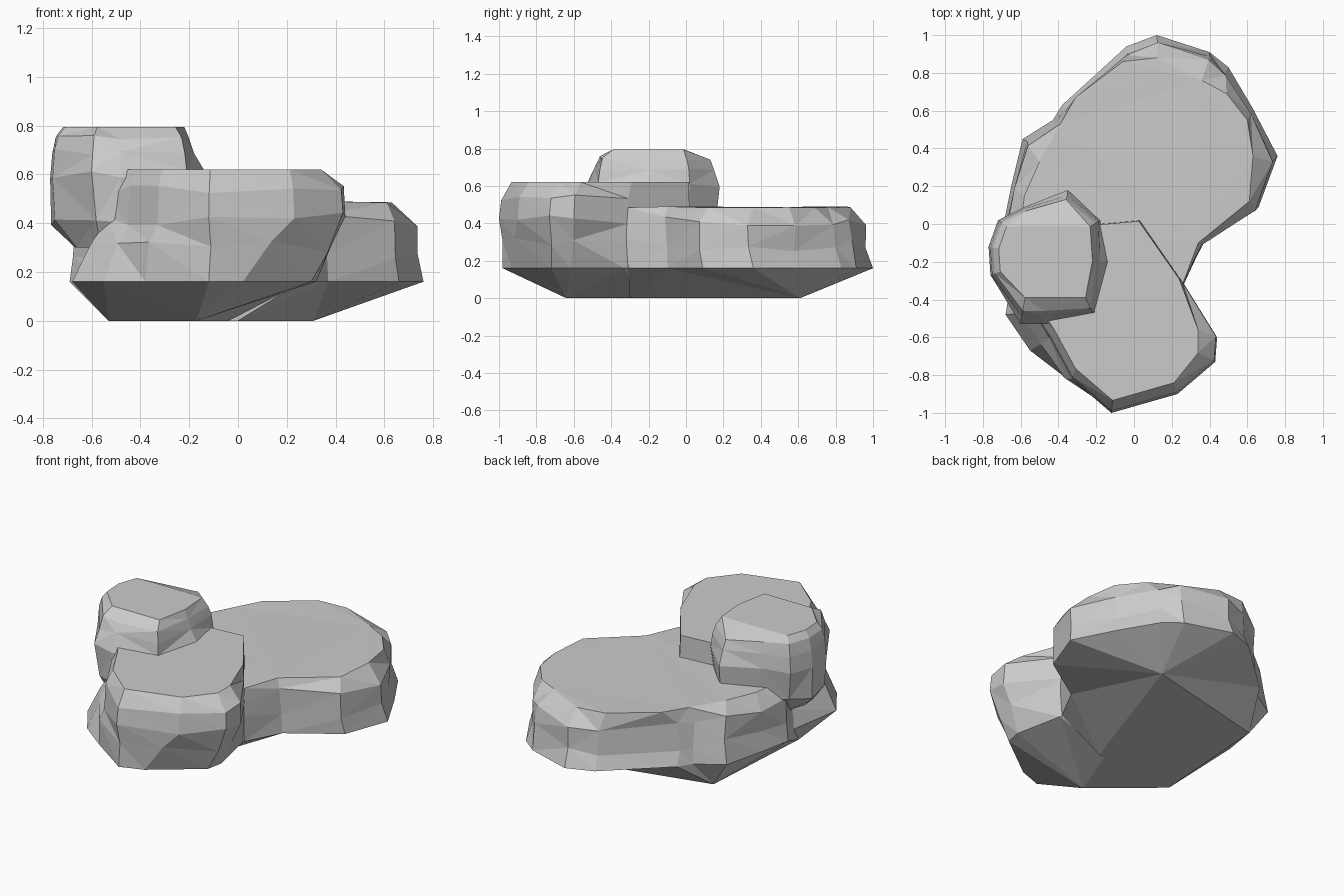
import bpy, bmesh, random

if "Cube" in bpy.data.objects:
    bpy.data.objects.remove(bpy.data.objects["Cube"])

random.seed(4)


def scaled(outline, centre, s):
    """Shrink an outline towards a centre point."""
    return [(centre[0] + (x - centre[0]) * s, centre[1] + (y - centre[1]) * s) for x, y in outline]


def snapped(outline, corners):
    """Pull every outline point to its nearest corner (a low-count facet ring)."""
    return [min(corners, key=lambda c: (c[0] - p[0]) ** 2 + (c[1] - p[1]) ** 2) for p in outline]


def rough(outline, amount=0.015):
    """Chisel an outline a little."""
    return [(x + random.uniform(-amount, amount), y + random.uniform(-amount, amount)) for x, y in outline]


def clamped(outline, x_max=9, y_min=-9, y_max=9):
    """Cut an outline off on the right, front and back."""
    return [(min(x, x_max), min(max(y, y_min), y_max)) for x, y in outline]


def rock(name, layers):
    """Loft stacked (z, outline, z roughness) layers into a faceted stone."""
    bm = bmesh.new()
    rings = [[bm.verts.new((x, y, z + random.uniform(-dz, dz))) for x, y in pts] for z, pts, dz in layers]
    n = len(rings[0])
    for low, high in zip(rings, rings[1:]):
        for i in range(n):
            j = (i + 1) % n
            bm.faces.new((low[i], low[j], high[j], high[i]))
    bm.faces.new(rings[0][::-1])
    bm.faces.new(rings[-1])
    bmesh.ops.remove_doubles(bm, verts=bm.verts[:], dist=0.001)
    bmesh.ops.triangulate(bm, faces=bm.faces[:])
    bmesh.ops.recalc_face_normals(bm, faces=bm.faces[:])
    mesh = bpy.data.meshes.new(name)
    bm.to_mesh(mesh)
    bm.free()
    obj = bpy.data.objects.new(name, mesh)
    bpy.context.collection.objects.link(obj)
    return obj


# Large flat rock at the back
back = [(.76, .36), (.63, .61), (.50, .83), (.40, .91), (.12, 1.0), (-.04, .94), (-.38, .63), (-.43, .55),
        (-.59, .45), (-.65, .2), (-.69, 0), (-.55, -.32), (.26, -.31), (.37, -.1), (.66, .09)]
back_top = [(.63, .36), (.6, .55), (.49, .69), (.36, .76), (.12, .88), (-.06, .86), (-.31, .67), (-.39, .53),
            (-.5, .33), (-.58, .15), (-.6, 0), (-.52, -.31), (.26, -.31), (.34, -.1), (.61, .12)]
pivot = (.05, -.3)
rock("back_rock", [
    (0, snapped(back, [(.31, .61), (-.48, .42), (-.53, -.33), (0, -.3)]), 0),
    (.16, back, 0),
    (.28, rough(scaled(back, pivot, .975), .012), .04),
    (.41, rough(scaled(back, pivot, .965), .01), .025),
    (.487, back_top, .004),
])

# Boxy rock at the front: the foot leans left, the body leans right
foot = [(.1, 0), (-.2, .02), (-.62, -.1), (-.68, -.48), (-.55, -.67), (-.38, -.8),
        (-.12, -.98), (.02, -.93), (.3, -.72), (.32, -.62), (.26, -.33)]
body = [(.03, .02), (-.2, .0), (-.54, -.2), (-.53, -.48), (-.45, -.6), (-.33, -.82),
        (-.12, -1.0), (.23, -.9), (.43, -.73), (.44, -.6), (.26, -.31)]
middle = [((a[0] + b[0]) / 2, (a[1] + b[1]) / 2) for a, b in zip(foot, body)]
rock("front_rock", [
    (0, snapped(foot, [(-.17, -.64), (-.53, -.33), (-.02, -.25)]), 0),
    (.16, foot, 0),
    (.30, rough(middle, .012), .03),
    (.42, body, .03),
    (.54, scaled(body, (0, -.2), .985), .02),
    (.62, clamped(scaled(body, (-.03, -.05), .93), .34), 0),
])

# Small rounded rock resting on the other two
small = [(-.12, -.2), (-.18, .02), (-.35, .18), (-.58, .09), (-.72, .02), (-.77, -.12),
         (-.76, -.27), (-.6, -.53), (-.48, -.53), (-.21, -.47)]
centre = (-.47, -.17)
rock("small_rock", [
    (.30, scaled(small, (-.5, -.3), .62), 0),
    (.40, rough(scaled(small, centre, .95)), .02),
    (.60, small, .02),
    (.69, clamped(scaled(small, centre, .97), -.18, -.49, .15), .015),
    (.75, clamped(scaled(small, centre, .92), -.2, -.46, .13), .01),
    (.795, clamped(scaled(small, centre, .82), -.22, -.39, -.01), 0),
])
